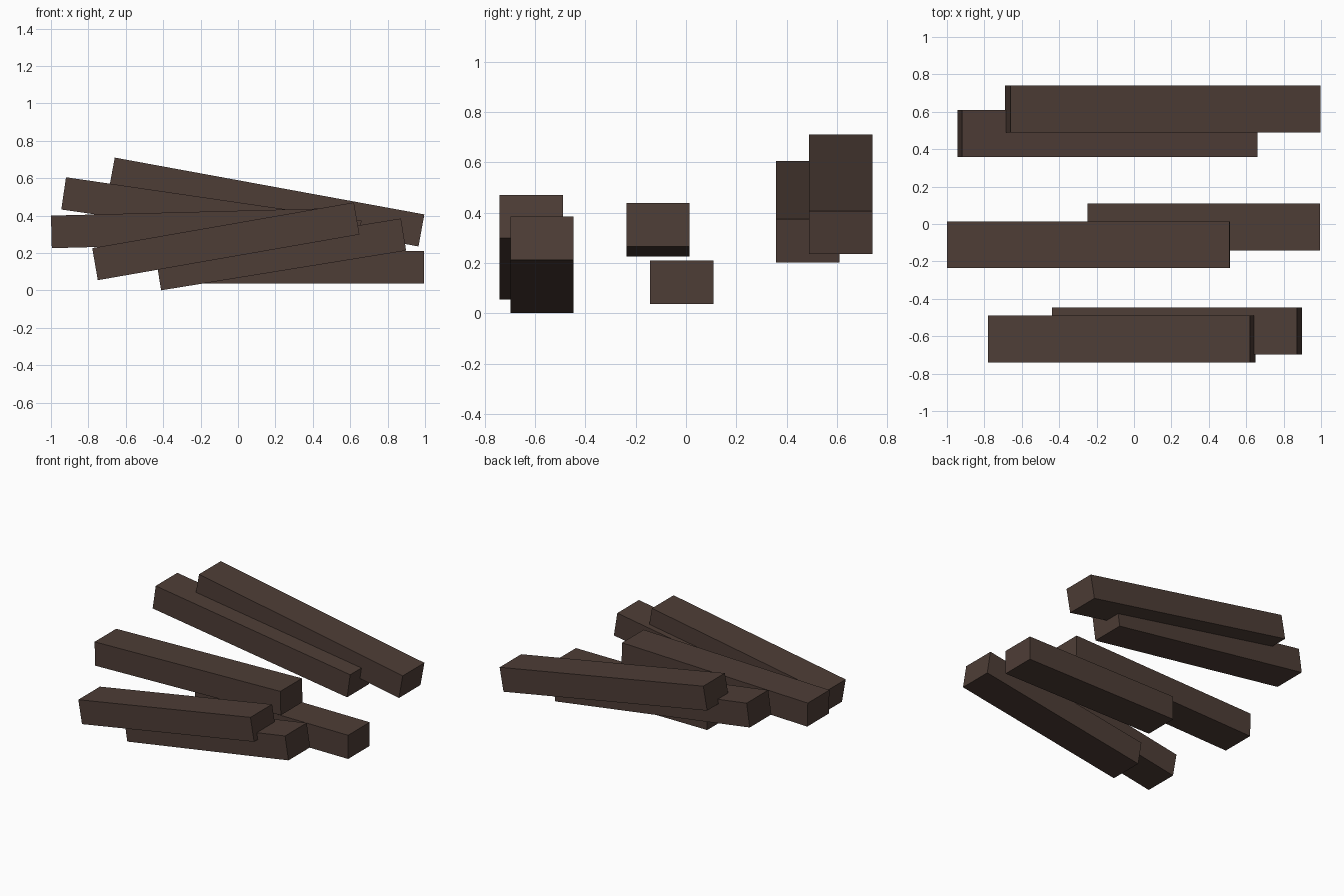
import bpy
from math import radians

cube = bpy.data.objects.get("Cube")
if cube:
    bpy.data.objects.remove(cube, do_unlink=True)

# Dark timber colour
wood = bpy.data.materials.new("dark_brown_wood")
wood.use_nodes = True
colour = (0.076, 0.047, 0.037, 1)
wood.diffuse_color = colour
wood.node_tree.nodes["Principled BSDF"].inputs["Base Color"].default_value = colour

WIDTH, THICKNESS = 0.251, 0.174


def beam(name, length, centre, slope):
    """Square-cut timber, rising towards +x by slope degrees."""
    bpy.ops.mesh.primitive_cube_add(size=1, location=centre,
                                    rotation=(0, -radians(slope), 0))
    obj = bpy.context.object
    obj.name = name
    obj.scale = (length, WIDTH, THICKNESS)
    bpy.ops.object.transform_apply(location=False, rotation=False, scale=True)
    obj.data.materials.append(wood)


# Back pair, sloping down to the left
beam("back_upper_beam", 1.683, (0.153, 0.615, 0.473), -10.4)
beam("back_lower_beam", 1.597, (-0.142, 0.484, 0.404), -8.3)

# Middle pair, nearly level
beam("middle_upper_beam", 1.51, (-0.243, -0.111, 0.333), 1.5)
beam("middle_lower_beam", 1.243, (0.373, -0.017, 0.124), 0)

# Front pair, sloping up to the left
beam("front_lower_beam", 1.327, (0.23, -0.572, 0.193), 9.2)
beam("front_upper_beam", 1.42, (-0.065, -0.615, 0.263), 9.9)
